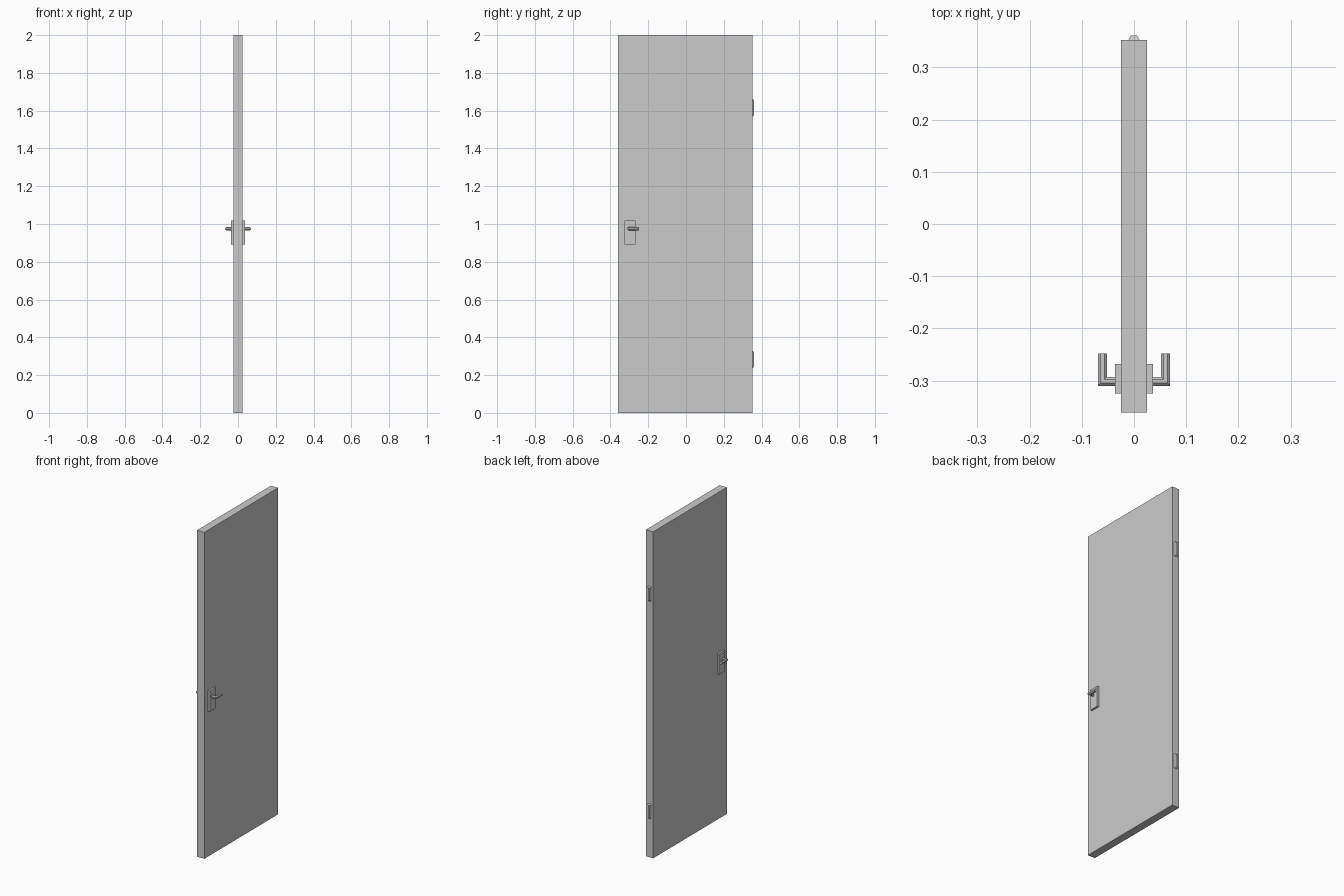
import bpy, bmesh, math

if "Cube" in bpy.data.objects:
    bpy.data.objects.remove(bpy.data.objects["Cube"])


def make(name, bm):
    bmesh.ops.recalc_face_normals(bm, faces=bm.faces)
    me = bpy.data.meshes.new(name)
    bm.to_mesh(me)
    bm.free()
    ob = bpy.data.objects.new(name, me)
    bpy.context.collection.objects.link(ob)
    return ob


def loft(name, rings):
    """Skin a list of equal-length point rings and cap both ends."""
    bm = bmesh.new()
    rows = [[bm.verts.new(p) for p in ring] for ring in rings]
    n = len(rows[0])
    for a, b in zip(rows, rows[1:]):
        for i in range(n):
            j = (i + 1) % n
            bm.faces.new((a[i], a[j], b[j], b[i]))
    bm.faces.new(rows[0])
    bm.faces.new(rows[-1])
    return make(name, bm)


def box(name, x, y, z):
    def ring(h):
        return [(x[0], y[0], h), (x[1], y[0], h), (x[1], y[1], h), (x[0], y[1], h)]
    return loft(name, [ring(z[0]), ring(z[1])])


T = 0.0245  # half door thickness

# Door slab
box("door_panel", (-T, T), (-0.361, 0.353), (0, 2))

# Hinge knuckles: tapered pads on the rear edge
for name, zc in (("lower_hinge", 0.283), ("upper_hinge", 1.615)):
    def pad(y, w, h):
        return [(sx * w, y, zc + sz * h) for sx, sz in ((-1, -1), (1, -1), (1, 1), (-1, 1))]
    loft(name, [pad(0.353, 0.0105, 0.046), pad(0.361, 0.006, 0.038)])

# Latch plates and lever handles on both faces
R = 0.0086 / math.cos(math.pi / 8)
octagon = [(R * math.cos(a), R * math.sin(a))
           for a in (math.pi / 8 + i * math.pi / 4 for i in range(8))]
CX, CY, CZ = 0.0602, -0.3015, 0.975
for side, s in (("right", 1), ("left", -1)):
    box(side + "_latch_plate", sorted((s * T, s * 0.0365)), (-0.325, -0.268), (0.891, 1.018))
    # Octagonal rod with a mitred right-angle bend
    loft(side + "_lever_handle", [
        [(s * 0.036, CY + u, CZ + v) for u, v in octagon],
        [(s * (CX - u), CY + u, CZ + v) for u, v in octagon],
        [(s * (CX - u), -0.248, CZ + v) for u, v in octagon],
    ])
